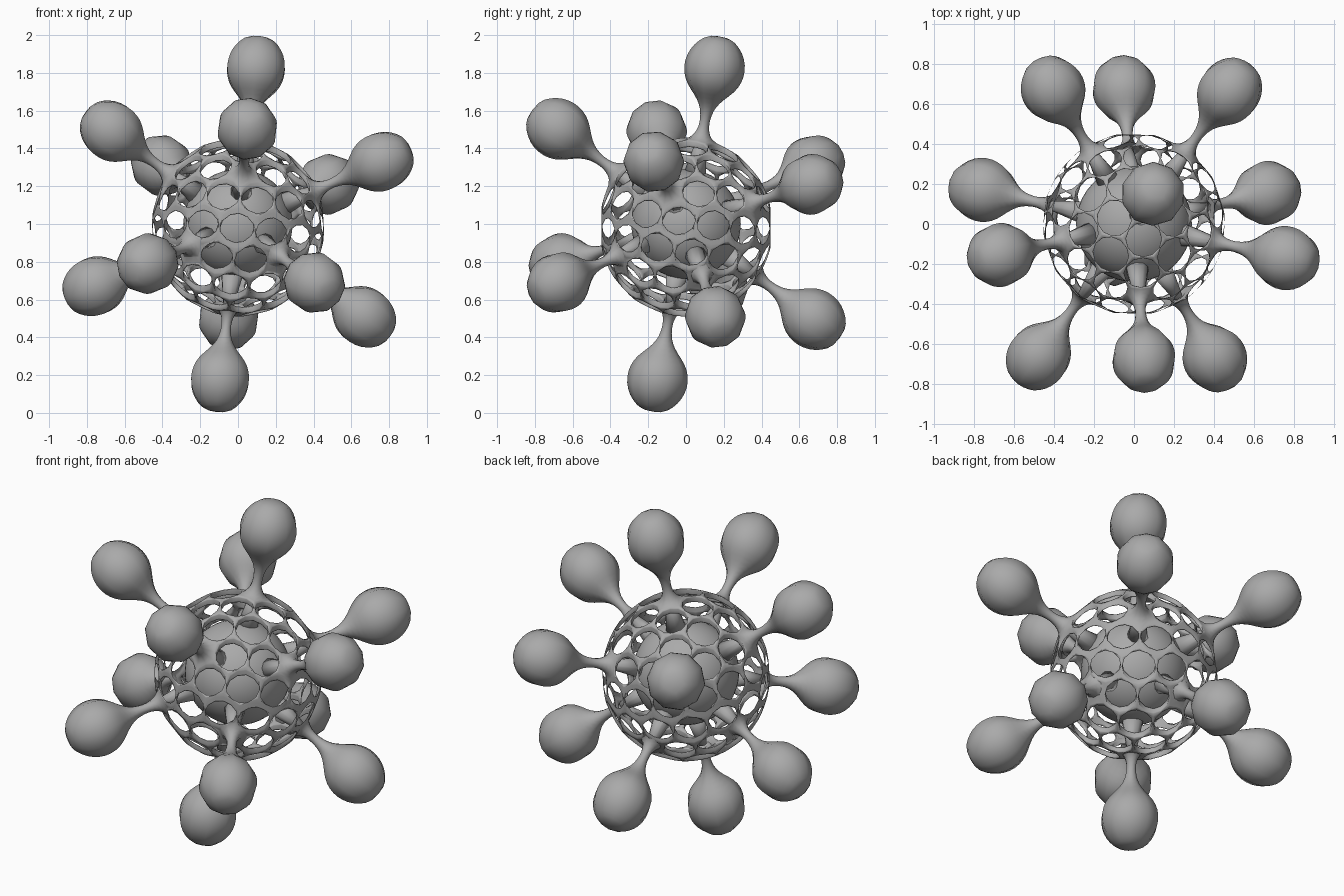
import bpy, bmesh, math
from mathutils import Vector, Matrix

cube = bpy.data.objects.get("Cube")
if cube:
    bpy.data.objects.remove(cube)

SHELL_R, BALL_D, BALL_R = 0.46, 0.845, 0.172
CENTRE = Vector((0, 0, 1))

grey = bpy.data.materials.new("plain grey")
grey.use_nodes = True
colour = (0.4, 0.4, 0.4, 1)
grey.diffuse_color = colour
grey.node_tree.nodes["Principled BSDF"].inputs["Base Color"].default_value = colour


def add_object(name, bm):
    mesh = bpy.data.meshes.new(name)
    bm.to_mesh(mesh)
    bm.free()
    for p in mesh.polygons:
        p.use_smooth = True
    mesh.materials.append(grey)
    ob = bpy.data.objects.new(name, mesh)
    ob.location = CENTRE
    bpy.context.scene.collection.objects.link(ob)
    return ob


def frame(pole, side):
    """Rotation whose z is the pole and whose x leans towards side."""
    z = pole.normalized()
    x = (side - z * side.dot(z)).normalized()
    return Matrix((x, z.cross(x), z)).transposed()


# Geodesic grid: each icosahedron edge cut in three, tilted into place
grid = bmesh.new()
bmesh.ops.create_icosphere(grid, subdivisions=1, radius=1)
pole = max(grid.verts, key=lambda v: v.co.z)
ring_vert = pole.link_edges[0].other_vert(pole)
tilt = frame(Vector((0.095, 0.15, 0.823)), Vector((0.05, -0.68, 0.505))) \
    @ frame(pole.co, ring_vert.co).transposed()
bmesh.ops.subdivide_edges(grid, edges=grid.edges[:], cuts=2, use_grid_fill=True)
for v in grid.verts:
    v.co = tilt @ v.co.normalized()

# Stalk and ball profile: distance from the centre, radius
profile = [(0.485, 0.042), (0.53, 0.026), (0.59, 0.03), (0.64, 0.046), (0.688, 0.085)]
for deg in (128, 107, 86, 64, 42, 20):
    a = math.radians(deg)
    r = BALL_R * 1.02
    profile.append((BALL_D + r * math.cos(a), r * math.sin(a)))
profile[-1] = (profile[-1][0] + 0.008, profile[-1][1])
SHRINK = 0.82  # pentagon rings contract when subdivided

# Lattice shell: one cell round every grid point, stalks on the five-sided cells
shell = bmesh.new()
corner = {f: shell.verts.new(f.calc_center_median().normalized() * SHELL_R)
          for f in grid.faces}
hexagons, axes = [], []
for v in grid.verts:
    n = v.co.normalized()
    u = n.orthogonal().normalized()
    w = n.cross(u)
    cell = sorted((corner[f] for f in v.link_faces),
                  key=lambda c: math.atan2(c.co.dot(w), c.co.dot(u)))
    if len(cell) == 6:
        hexagons.append(shell.faces.new(cell))
        continue
    axes.append(n)
    spokes = [(c.co - n * c.co.dot(n)).normalized() for c in cell]
    last = cell
    for dist, rad in profile:
        ring = [shell.verts.new(n * dist + s * (rad / SHRINK)) for s in spokes]
        for i in range(5):
            j = (i + 1) % 5
            shell.faces.new((last[i], last[j], ring[j], ring[i]))
        last = ring
    shell.faces.new(last)
grid.free()

# Holes
bmesh.ops.inset_individual(shell, faces=hexagons, thickness=0.024, use_even_offset=True)
bmesh.ops.delete(shell, geom=hexagons, context='FACES')

ob = add_object("lattice_shell_with_stalked_balls", shell)
solid = ob.modifiers.new("thickness", 'SOLIDIFY')
solid.thickness = 0.035
solid.offset = -1
rounding = ob.modifiers.new("rounding", 'SUBSURF')
rounding.levels = rounding.render_levels = 1

# Inner core
core = bmesh.new()
bmesh.ops.create_icosphere(core, subdivisions=4, radius=0.29)
add_object("inner_core", core)

# Spikes joining the core to the stalks
spikes = bmesh.new()
for n in axes:
    place = Matrix.Translation(n * 0.365) @ n.to_track_quat('Z', 'Y').to_matrix().to_4x4()
    bmesh.ops.create_cone(spikes, cap_ends=True, segments=10, radius1=0.06,
                          radius2=0.025, depth=0.19, matrix=place)
add_object("core_spikes", spikes)
